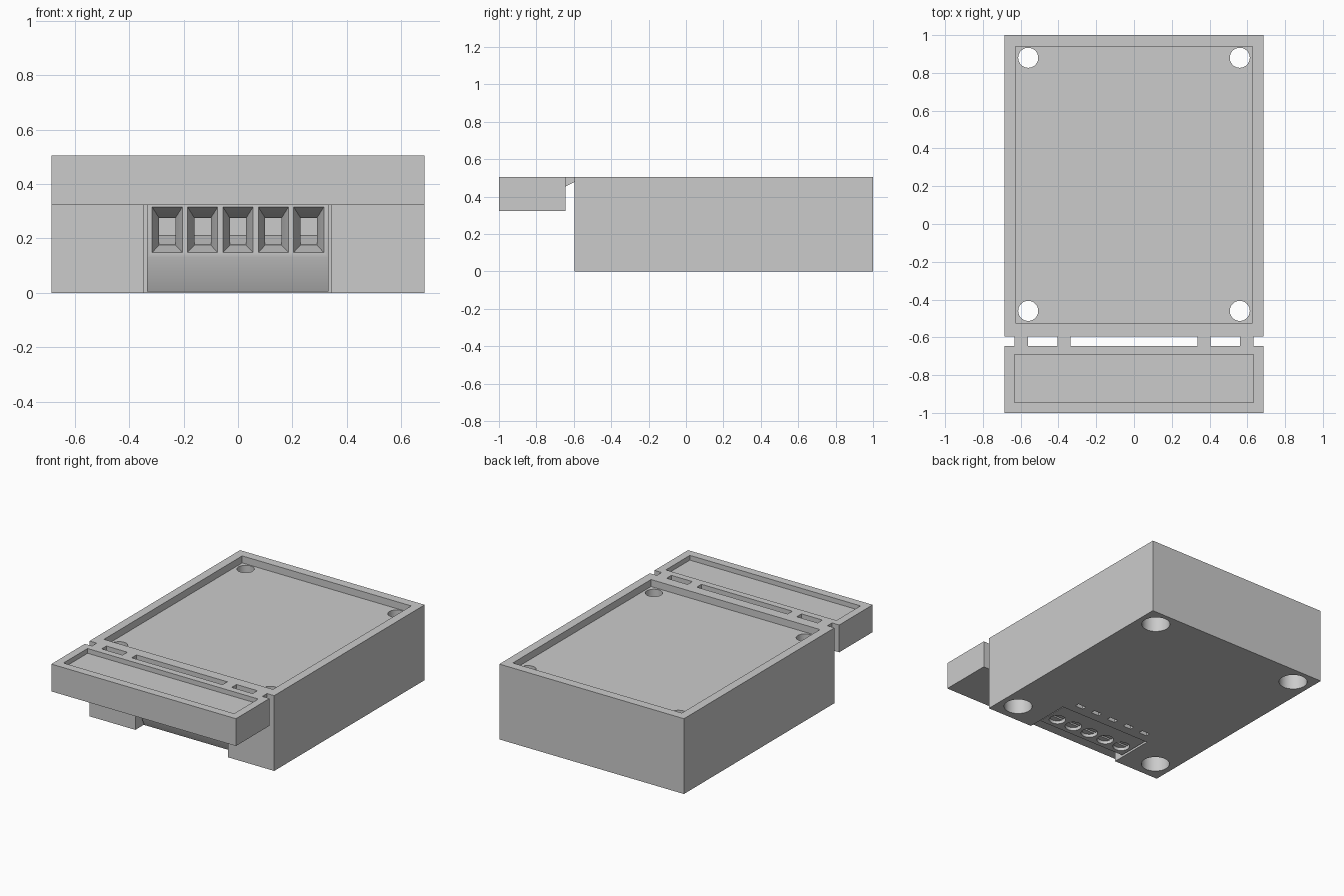
import bpy, bmesh

cube = bpy.data.objects.get("Cube")
if cube:
    bpy.data.objects.remove(cube, do_unlink=True)

GREY = 0.6
mat = bpy.data.materials.new("plain_grey")
mat.use_nodes = True
mat.diffuse_color = (GREY, GREY, GREY, 1)
mat.node_tree.nodes["Principled BSDF"].inputs["Base Color"].default_value = (GREY, GREY, GREY, 1)


def make(name, bm):
    mesh = bpy.data.meshes.new(name)
    bmesh.ops.recalc_face_normals(bm, faces=bm.faces)
    bm.to_mesh(mesh)
    bm.free()
    mesh.materials.append(mat)
    ob = bpy.data.objects.new(name, mesh)
    bpy.context.collection.objects.link(ob)
    return ob


def hull(name, points):
    bm = bmesh.new()
    bmesh.ops.convex_hull(bm, input=[bm.verts.new(p) for p in points])
    bmesh.ops.dissolve_limit(bm, angle_limit=0.01, verts=bm.verts, edges=bm.edges)
    return make(name, bm)


def box(name, xs, ys, zs):
    return hull(name, [(x, y, z) for x in xs for y in ys for z in zs])


def extrude_x(name, xs, profile):
    return hull(name, [(x, y, z) for x in xs for y, z in profile])


def rect(x, half, y, z0, z1):
    return [(x + s * half, y, z) for s in (-1, 1) for z in (z0, z1)]


def cylinder(name, x, y, r, z0, z1):
    bm = bmesh.new()
    bmesh.ops.create_cone(bm, cap_ends=True, segments=48, radius1=r, radius2=r, depth=z1 - z0)
    bmesh.ops.translate(bm, verts=bm.verts, vec=(x, y, (z0 + z1) / 2))
    return make(name, bm)


def cut(target, cutter):
    bpy.context.view_layer.objects.active = target
    mod = target.modifiers.new("cut", 'BOOLEAN')
    mod.operation, mod.solver, mod.object = 'DIFFERENCE', 'EXACT', cutter
    bpy.ops.object.modifier_apply(modifier=mod.name)
    bpy.data.objects.remove(cutter, do_unlink=True)


TOP = 0.505
W = 0.685
PITCH = 0.13
ways = [i * PITCH for i in range(-2, 3)]

# Main housing with shallow tray on top and a front notch for the terminal block
body = box("housing", (-W, W), (-0.595, 1), (0, TOP))
cut(body, box("tray", (-0.627, 0.627), (-0.525, 0.94), (0.458, 0.6)))
cut(body, box("notch", (-0.345, 0.342), (-0.7, -0.285), (-0.1, 0.37)))

# Corner screw holes, counterbored from below
for x in (-0.56, 0.56):
    for y in (-0.46, 0.88):
        cut(body, cylinder("bore", x, y, 0.053, -0.1, 0.7))
        cut(body, cylinder("counterbore", x, y, 0.088, -0.1, 0.36))

# Solder pin slots in the underside
for x in ways:
    cut(body, box("pin_slot", (x - 0.03, x + 0.03), (-0.225, -0.195), (-0.1, 0.05)))

# Terminal block with sloped lower front
terminal = extrude_x("terminal_block", (-0.335, 0.332),
                     [(-0.515, 0.005), (-0.575, 0.13), (-0.575, 0.371),
                      (-0.284, 0.371), (-0.284, 0.005)])
for x in ways:
    # Flared wire entry and inner chamber with a ramp
    cut(terminal, hull("flare", rect(x, 0.057, -0.58, 0.147, 0.318) + rect(x, 0.03, -0.5, 0.175, 0.275)))
    cut(terminal, hull("chamber", rect(x, 0.03, -0.51, 0.175, 0.275) + rect(x, 0.03, -0.41, 0.21, 0.275)))
    # Screw well below
    cut(terminal, cylinder("well", x, -0.435, 0.052, -0.1, 0.04))

# Slotted screw heads
for i, x in enumerate(ways):
    head = cylinder(f"terminal_screw_{i + 1}", x, -0.435, 0.046, 0.022, 0.06)
    cut(head, box("slot", (x - 0.1, x + 0.1), (-0.442, -0.428), (0, 0.035)))

# Front panel with shallow recess
panel = box("front_panel", (-W, W), (-1, -0.645), (0.322, TOP))
cut(panel, box("recess", (-0.633, 0.633), (-0.945, -0.69), (0.473, 0.6)))

# Break-off tabs joining the panel to the housing
for side, s in (("right", -1), ("left", 1)):
    for kind, a, b in (("outer", 0.56, 0.632), ("inner", 0.337, 0.405)):
        extrude_x(f"{side}_{kind}_tab", (s * a, s * b),
                  [(-0.65, TOP), (-0.59, TOP), (-0.59, 0.48), (-0.65, 0.45)])

# Smooth round walls, keep edges sharp
bpy.ops.object.select_all(action='DESELECT')
for ob in bpy.context.collection.objects:
    if ob.type == 'MESH' and ("screw" in ob.name or ob == body or ob == terminal):
        ob.select_set(True)
        bpy.context.view_layer.objects.active = ob
bpy.ops.object.shade_smooth_by_angle()
